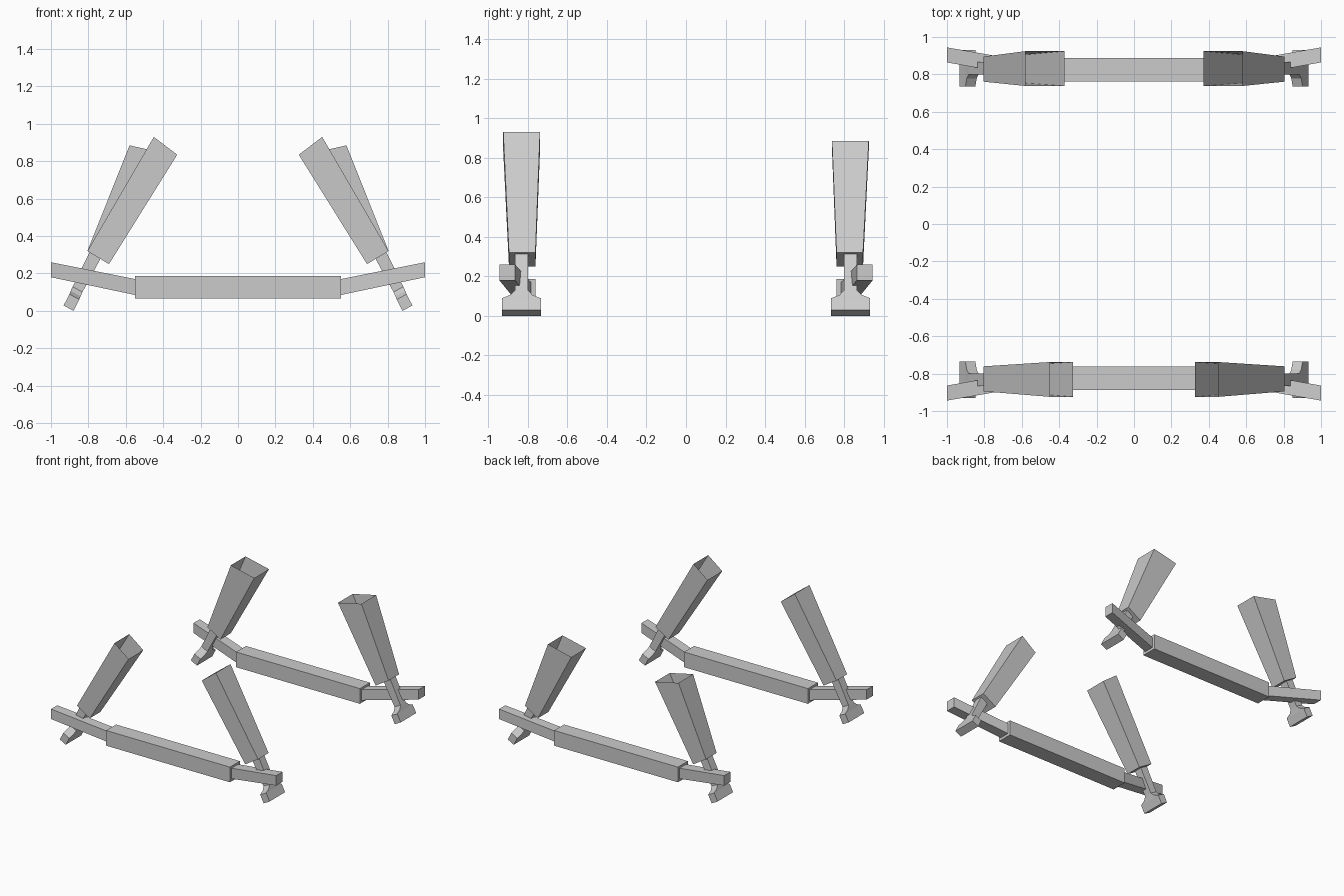
import bpy, bmesh

if "Cube" in bpy.data.objects:
    bpy.data.objects.remove(bpy.data.objects["Cube"])


def loft(name, rings, cap_start=True, cap_end=True):
    """Join four-cornered rings into a flat-faced tube."""
    bm = bmesh.new()
    vs = [[bm.verts.new(p) for p in r] for r in rings]
    for a, b in zip(vs, vs[1:]):
        for i in range(4):
            j = (i + 1) % 4
            bm.faces.new((a[i], a[j], b[j], b[i]))
    if cap_start:
        bm.faces.new(vs[0][::-1])
    if cap_end:
        bm.faces.new(vs[-1])
    bmesh.ops.recalc_face_normals(bm, faces=bm.faces)
    me = bpy.data.meshes.new(name)
    bm.to_mesh(me)
    bm.free()
    ob = bpy.data.objects.new(name, me)
    bpy.context.collection.objects.link(ob)
    return ob


def ring(p, q, y, hy, sx, sy):
    """Ring spanning x,z points p to q, with half width hy around y."""
    return [(sx * a[0], sy * (y + d), a[1])
            for a, d in ((p, -hy), (q, -hy), (q, hy), (p, hy))]


def along(c, h, hy, sx, sy):
    """Ring square to the tilted strut, centred on x,z point c."""
    dx, dz = 0.88 * h, 0.48 * h
    return ring((c[0] - dx, c[1] - dz), (c[0] + dx, c[1] + dz), 0.832, hy, sx, sy)


for sy, end in ((-1, "front"), (1, "back")):
    # long centre bar
    loft(end + "_centre_bar", [ring((x, 0.065), (x, 0.187), 0.825, 0.063, 1, sy)
                               for x in (-0.55, 0.55)])
    for sx, side in ((-1, "left"), (1, "right")):
        tag = f"{end}_{side}_"
        # upswept bar tip
        loft(tag + "bar_tip", [
            ring((0.55, 0.085), (0.55, 0.17), 0.825, 0.041, sx, sy),
            ring((1.0, 0.18), (1.0, 0.26), 0.904, 0.04, sx, sy)])
        # flared, open-topped leg
        if sy < 0:
            top = ((0.325, 0.835), (0.45, 0.93))
        else:
            top = ((0.372, 0.838), (0.58, 0.885))
        loft(tag + "leg", [
            ring((0.69, 0.25), (0.805, 0.32), 0.828, 0.067, sx, sy),
            ring(*top, 0.831, 0.093, sx, sy)], cap_end=False)
        # strut flaring into a wide foot
        loft(tag + "strut_and_foot", [
            along((0.757, 0.31), 0.034, 0.033, sx, sy),
            along((0.858, 0.115), 0.030, 0.033, sx, sy),
            along((0.868, 0.092), 0.030, 0.055, sx, sy),
            along((0.875, 0.075), 0.030, 0.098, sx, sy),
            along((0.906, 0.0145), 0.030, 0.098, sx, sy)])
